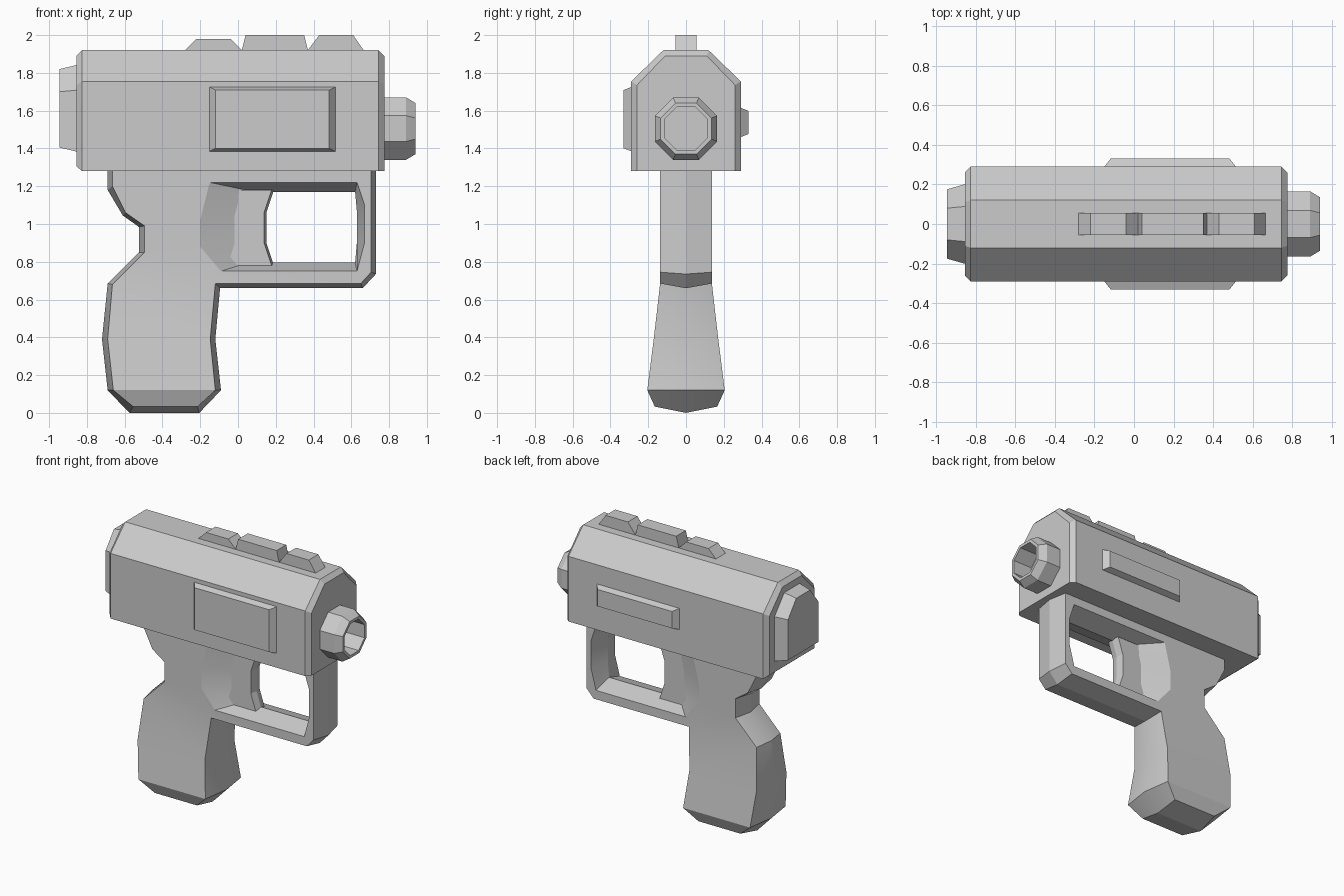
import bpy, bmesh, math

if "Cube" in bpy.data.objects:
    bpy.data.objects.remove(bpy.data.objects["Cube"])


def finish(bm, name):
    bmesh.ops.recalc_face_normals(bm, faces=bm.faces)
    me = bpy.data.meshes.new(name)
    bm.to_mesh(me)
    bm.free()
    ob = bpy.data.objects.new(name, me)
    bpy.context.collection.objects.link(ob)
    return ob


def skin(bm, a, b, closed=True):
    n = len(a)
    for i in range(n if closed else n - 1):
        j = (i + 1) % n
        bm.faces.new((a[i], a[j], b[j], b[i]))


def loft(name, rings):
    bm = bmesh.new()
    vs = [[bm.verts.new(p) for p in r] for r in rings]
    for a, b in zip(vs, vs[1:]):
        skin(bm, a, b)
    bm.faces.new(vs[0])
    bm.faces.new(vs[-1])
    return finish(bm, name)


def house(x, w, z0, shoulder, top_w, top):
    """Cross-section with sloped shoulders, in the plane at x."""
    return [(x, -w, z0), (x, w, z0), (x, w, shoulder),
            (x, top_w, top), (x, -top_w, top), (x, -w, shoulder)]


def octagon(x, apothem):
    r = apothem / math.cos(math.pi / 8)
    return [(x, r * math.cos(a), 1.505 + r * math.sin(a))
            for a in (math.pi / 8 + k * math.pi / 4 for k in range(8))]


# Upper body with chamfered ends
loft("body", [house(-0.855, 0.26, 1.305, 1.735, 0.11, 1.89),
              house(-0.825, 0.29, 1.28, 1.755, 0.12, 1.92),
              house(0.745, 0.29, 1.28, 1.755, 0.12, 1.92),
              house(0.775, 0.26, 1.28, 1.735, 0.11, 1.89)])

# Rear plate
loft("rear_plate", [house(-0.84, 0.205, 1.38, 1.71, 0.09, 1.845),
                    house(-0.945, 0.175, 1.405, 1.70, 0.08, 1.82)])

# Barrel with hollow muzzle
loft("barrel", [octagon(0.76, 0.165), octagon(0.89, 0.165), octagon(0.94, 0.135),
                octagon(0.94, 0.115), octagon(0.79, 0.115)])

# Top sights: bottom span, top span, height
for name, a, b, c, d, h in (("rear_sight", -0.28, 0.02, -0.22, -0.04, 1.98),
                            ("middle_sight", 0.02, 0.37, 0.04, 0.35, 2.0),
                            ("front_sight", 0.37, 0.665, 0.43, 0.61, 2.0)):
    prof = [(a, 1.90), (a, 1.92), (c, h), (d, h), (b, 1.92), (b, 1.90)]
    loft(name, [[(x, y, z) for x, z in prof] for y in (-0.055, 0.055)])

# Raised side panels
for name, s, z0, z1 in (("front_panel", -1, 1.385, 1.725), ("back_panel", 1, 1.46, 1.615)):
    loft(name, [[(-0.15 + ix, s * y, z0 + iz), (0.515 - ix, s * y, z0 + iz),
                 (0.515 - ix, s * y, z1 - iz), (-0.15 + ix, s * y, z1 - iz)]
                for y, ix, iz in ((0.28, 0, 0), (0.29, 0, 0), (0.33, 0.032, 0.016))])

# Grip and trigger guard: ridge outline on the centre plane, inset outline on the sides
ridge = [(-0.69, 1.30), (-0.69, 1.18), (-0.61, 1.045), (-0.525, 0.985), (-0.525, 0.85),
         (-0.69, 0.685), (-0.72, 0.39), (-0.69, 0.12), (-0.575, 0), (-0.205, 0),
         (-0.09, 0.12), (-0.12, 0.39), (-0.095, 0.66), (0.66, 0.66), (0.73, 0.735), (0.73, 1.30)]
side = [(-0.665, 1.30), (-0.665, 1.20), (-0.595, 1.06), (-0.495, 0.99), (-0.495, 0.85),
        (-0.665, 0.68), (-0.69, 0.39), (-0.66, 0.12), (-0.555, 0.033), (-0.215, 0.033),
        (-0.12, 0.12), (-0.147, 0.39), (-0.12, 0.685), (0.65, 0.685), (0.705, 0.745), (0.705, 1.30)]
hole_side = [(-0.15, 1.22), (0.63, 1.22), (0.67, 1.10), (0.67, 0.90),
             (0.63, 0.75), (-0.09, 0.75), (-0.20, 0.88), (-0.20, 1.02)]
hole_mid = [(0.09, 1.17), (0.62, 1.17), (0.63, 1.06), (0.63, 0.91),
            (0.62, 0.795), (0.05, 0.795), (0.086, 0.90), (0.086, 1.05)]


def half_width(z):
    if z > 0.6:
        return 0.137
    return {0.39: 0.171, 0.12: 0.205, 0.033: 0.165}[z]


bm = bmesh.new()
mid = [bm.verts.new((x, 0, z)) for x, z in ridge]
hmid = [bm.verts.new((x, 0, z)) for x, z in hole_mid]
for s in (-1, 1):
    o = [bm.verts.new((x, s * half_width(z), z)) for x, z in side]
    h = [bm.verts.new((x, s * 0.137, z)) for x, z in hole_side]
    skin(bm, mid, o)
    skin(bm, hmid, h)
    # lower grip sides
    for i in range(5, 8):
        bm.faces.new((o[i], o[i + 1], o[16 - i], o[17 - i]))
    # flat upper side around the opening
    edges = []
    for loop in (o[:6] + o[12:], h):
        for a, b in zip(loop, loop[1:] + loop[:1]):
            edges.append(bm.edges.get((a, b)) or bm.edges.new((a, b)))
    bmesh.ops.triangle_fill(bm, edges=edges, use_beauty=True, use_dissolve=False)
grip = finish(bm, "grip_and_guard")
bpy.context.view_layer.objects.active = grip
grip.select_set(True)
bpy.ops.object.shade_smooth_by_angle(angle=math.radians(20))

# Trigger with a slight centre ridge
trig = [(0.19, 1.18), (0.15, 1.06), (0.15, 0.90), (0.19, 0.78)]
loft("trigger", [[(-0.04, y, 1.18)] + [(x - d, y, z) for x, z in trig] + [(-0.04, y, 0.78)]
                 for y, d in ((-0.05, 0.012), (0, 0), (0.05, 0.012))])
